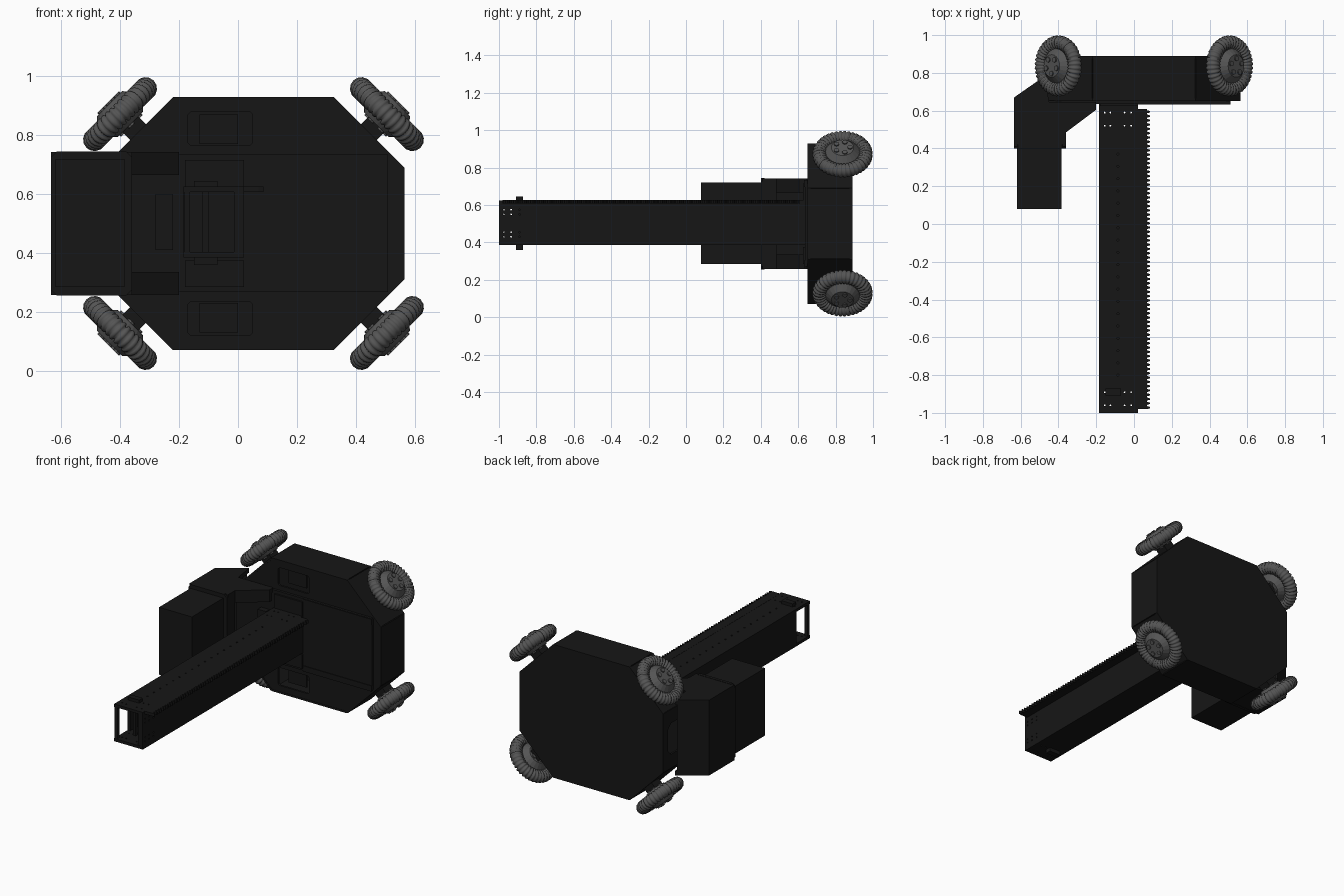
import bpy, bmesh, math
from mathutils import Matrix, Vector

if "Cube" in bpy.data.objects:
    bpy.data.objects.remove(bpy.data.objects["Cube"])


def material(name, v):
    m = bpy.data.materials.new(name)
    m.diffuse_color = (v, v, v, 1)
    m.use_nodes = True
    m.node_tree.nodes["Principled BSDF"].inputs["Base Color"].default_value = m.diffuse_color
    return m


BLACK = material("black_metal", 0.008)
GREY = material("grey_rubber", 0.09)


def finish(name, bm, mat):
    bmesh.ops.recalc_face_normals(bm, faces=bm.faces)
    me = bpy.data.meshes.new(name)
    bm.to_mesh(me)
    bm.free()
    me.materials.append(mat)
    ob = bpy.data.objects.new(name, me)
    bpy.context.collection.objects.link(ob)
    return ob


def plate(name, loops, axis, lo, hi, mat=BLACK):
    """Flat plate from an outline plus hole loops, thick along the given axis."""
    place = {"x": lambda a, b, c: (c, a, b),
             "y": lambda a, b, c: (a, c, b),
             "z": lambda a, b, c: (a, b, c)}[axis]
    bm = bmesh.new()
    levels = []
    for c in (lo, hi):
        rings, edges = [], []
        for loop in loops:
            vs = [bm.verts.new(place(a, b, c)) for a, b in loop]
            rings.append(vs)
            edges += [bm.edges.new((vs[i - 1], vs[i])) for i in range(len(vs))]
        bmesh.ops.triangle_fill(bm, edges=edges, use_beauty=True)
        levels.append(rings)
    for r0, r1 in zip(*levels):
        for i in range(len(r0)):
            bm.faces.new((r0[i - 1], r0[i], r1[i], r1[i - 1]))
    return finish(name, bm, mat)


def rect(a0, a1, b0, b1, ch=0):
    if not ch:
        return [(a0, b0), (a1, b0), (a1, b1), (a0, b1)]
    return [(a0 + ch, b0), (a1 - ch, b0), (a1, b0 + ch), (a1, b1 - ch),
            (a1 - ch, b1), (a0 + ch, b1), (a0, b1 - ch), (a0, b0 + ch)]


def dot(a, b, r=0.005):
    return [(a + r * math.cos(i * math.pi / 3), b + r * math.sin(i * math.pi / 3)) for i in range(6)]


def box(name, x0, x1, y0, y1, z0, z1):
    return plate(name, [rect(x0, x1, y0, y1)], "z", z0, z1)


# Hollow octagonal chassis
CX, CZ = 0.0525, 0.5
octagon = [(-0.22, 0.07), (0.325, 0.07), (0.565, 0.31), (0.565, 0.69),
           (0.325, 0.93), (-0.22, 0.93), (-0.46, 0.69), (-0.46, 0.31)]
plate("chassis_back_plate", [octagon], "y", 0.875, 0.89)
plate("chassis_front_plate", [octagon, rect(-0.17, 0.05, 0.765, 0.88, 0.01),
                              rect(-0.17, 0.05, 0.12, 0.235, 0.01)], "y", 0.652, 0.665)
for i, a in enumerate(octagon):
    a, b = Vector(a), Vector(octagon[(i + 1) % 8])
    d = (b - a).normalized()
    n = Vector((-d.y, d.x)) * 0.012
    a, b = a + d * 0.003, b - d * 0.003
    if i == 6:  # side wall with the opening into the duct
        plate("chassis_wall_duct_side", [rect(0.65, 0.89, 0.31, 0.69),
                                         rect(0.70, 0.84, 0.40, 0.60, 0.03)], "x", -0.46, -0.448)
    else:
        plate(f"chassis_wall_{i}", [[a, b, b + n, a + n]], "y", 0.65, 0.89)

# Raised panels and rails on the chassis front
plate("raised_front_panel", [rect(-0.46, 0.51, 0.27, 0.735)], "y", 0.636, 0.653)
for s in (-1, 1):
    z = CZ + s * 0.215
    box("panel_rail", 0.02, 0.51, 0.632, 0.64, z - 0.018, z + 0.018)
    box("mast_side_bracket", -0.18, 0.02, 0.625, 0.645, CZ + s * 0.17 - 0.045, CZ + s * 0.17 + 0.045)
    box("access_flap", -0.13, 0.0, 0.70, 0.71, CZ + s * 0.32 - 0.05, CZ + s * 0.32 + 0.05)

# Mast: four plates around a hollow core, one side cut short at the tip
X0, X1, Y0, Y1, Z0, Z1 = -0.185, 0.02, -1.0, 0.64, 0.385, 0.625
tip_holes = [dot(x, y) for x in (-0.155, -0.125, -0.05, -0.015) for y in (-0.96, -0.89, 0.52, 0.59)]
row = [dot(-0.085, -0.8 + 0.065 * i, 0.006) for i in range(19)]
plate("mast_bottom", [rect(X0, X1, Y0, Y1)] + tip_holes, "z", Z0, Z0 + 0.018)
plate("mast_top", [rect(X0, X1, Y0, Y1)] + tip_holes + row, "z", Z1 - 0.018, Z1)
plate("mast_right_wall", [rect(Y0, Y1, Z0 + 0.018, Z1 - 0.018)] +
      [dot(y, z) for y in (-0.975, -0.935, -0.89) for z in (0.43, 0.455, 0.55, 0.575)],
      "x", X1 - 0.018, X1)
plate("mast_left_wall", [rect(-0.86, Y1, Z0 + 0.018, Z1 - 0.018)], "x", X0, X0 + 0.018)
for x in (X0 + 0.012, X1 - 0.024):
    box("mast_tip_post", x - 0.01, x + 0.01, Y0 + 0.003, Y0 + 0.023, Z0 + 0.01, Z1 - 0.01)
for z0, z1 in ((0.36, Z0), (Z1, 0.645)):
    box("mast_tip_block", -0.15, -0.07, -0.908, -0.872, z0, z1)
box("mast_tip_rod", -0.12, -0.10, -0.90, -0.88, Z0, Z1)

# Toothed rack along the mast's top edge
teeth, p, n = [], 0.0227, 70
for i in range(n):
    y = -0.98 + i * p
    teeth += [(0.07, y), (0.086, y + p * 0.2), (0.086, y + p * 0.5), (0.07, y + p * 0.7)]
plate("mast_rack", [teeth + [(0.07, 0.61), (X1 - 0.005, 0.61), (X1 - 0.005, -0.98)]], "z", 0.607, 0.626)

# Side box and the bent duct that carries it
box("side_box", -0.62, -0.385, 0.08, 0.41, 0.285, 0.72)
plate("duct_front_collar", [rect(-0.635, -0.36, 0.255, 0.745, 0.02)], "y", 0.40, 0.42)
bend = [(-0.635, 0.41), (-0.635, 0.67), (-0.47, 0.785), (-0.45, 0.645),
        (-0.20, 0.645), (-0.20, 0.605), (-0.36, 0.485), (-0.36, 0.41)]
for z0, z1 in ((0.257, 0.285), (0.715, 0.743)):
    plate("duct_bend_plate", [bend], "z", z0, z1)
box("duct_outer_wall", -0.635, -0.62, 0.41, 0.67, 0.28, 0.72)
plate("duct_back_wall", [[(-0.635, 0.67), (-0.48, 0.778), (-0.472, 0.766), (-0.625, 0.658)]], "z", 0.28, 0.72)
box("duct_inner_wall", -0.375, -0.36, 0.41, 0.485, 0.28, 0.72)
for z in (0.31, 0.69):
    plate("duct_inner_rail", [[(-0.36, 0.485), (-0.20, 0.605), (-0.20, 0.625), (-0.36, 0.505)]],
          "z", z - 0.025, z + 0.025)
box("duct_center_bracket", -0.28, -0.22, 0.60, 0.64, 0.41, 0.60)


# Ribbed roller wheel, axis along local z
def wheel_mesh():
    bm = bmesh.new()
    rollers, ribs, m = 10, 4, 14
    steps = rollers * ribs * 4
    rings = []
    for i in range(steps):
        t = 2 * math.pi * i / steps
        k = i % 4
        tube = (0.031, 0.037, 0.039, 0.037)[k]
        if i % (ribs * 4) == 0:
            tube = 0.027
        major = 0.123
        rings.append([bm.verts.new(((major + tube * math.cos(u)) * math.cos(t),
                                    (major + tube * math.cos(u)) * math.sin(t),
                                    tube * math.sin(u)))
                      for u in (2 * math.pi * j / m for j in range(m))])
    for i in range(steps):
        a, b = rings[i - 1], rings[i]
        for j in range(m):
            bm.faces.new((a[j - 1], a[j], b[j], b[j - 1]))
    # domed hub with bolt heads
    for s in (-1, 1):
        bmesh.ops.create_cone(bm, cap_ends=True, segments=20, radius1=0.108, radius2=0.06, depth=0.05,
                              matrix=Matrix.Rotation(math.pi * (s < 0), 4, "X") @ Matrix.Translation((0, 0, 0.025)))
        for j in range(5):
            a = j * 2 * math.pi / 5
            bmesh.ops.create_cone(bm, cap_ends=True, segments=8, radius1=0.014, radius2=0.014, depth=0.014,
                                  matrix=Matrix.Translation((0.04 * math.cos(a), 0.04 * math.sin(a), s * 0.05)))
    ob = finish("wheel", bm, GREY)
    for f in ob.data.polygons:
        f.use_smooth = len(f.vertices) == 4 and f.index < steps * m
    return ob


first = wheel_mesh()
for sx in (-1, 1):
    for sz in (-1, 1):
        w = first if (sx, sz) == (-1, -1) else bpy.data.objects.new("wheel", first.data)
        if w is not first:
            bpy.context.collection.objects.link(w)
        axis = Vector((sx, 0, sz)).normalized()
        rot = axis.to_track_quat("Z", "Y").to_matrix().to_4x4()
        w.matrix_world = Matrix.Translation((CX + sx * 0.453, 0.837, CZ + sz * 0.3715)) @ rot
        # motor and axle between chassis and wheel
        mid = Matrix.Translation((CX + sx * 0.405, 0.837, CZ + sz * 0.3235)) @ rot
        bm = bmesh.new()
        bmesh.ops.create_cube(bm, size=1, matrix=mid @ Matrix.Diagonal((0.075, 0.075, 0.05, 1)))
        bmesh.ops.create_cone(bm, cap_ends=True, segments=12, radius1=0.02, radius2=0.02, depth=0.12, matrix=mid)
        finish("wheel_motor", bm, BLACK)
